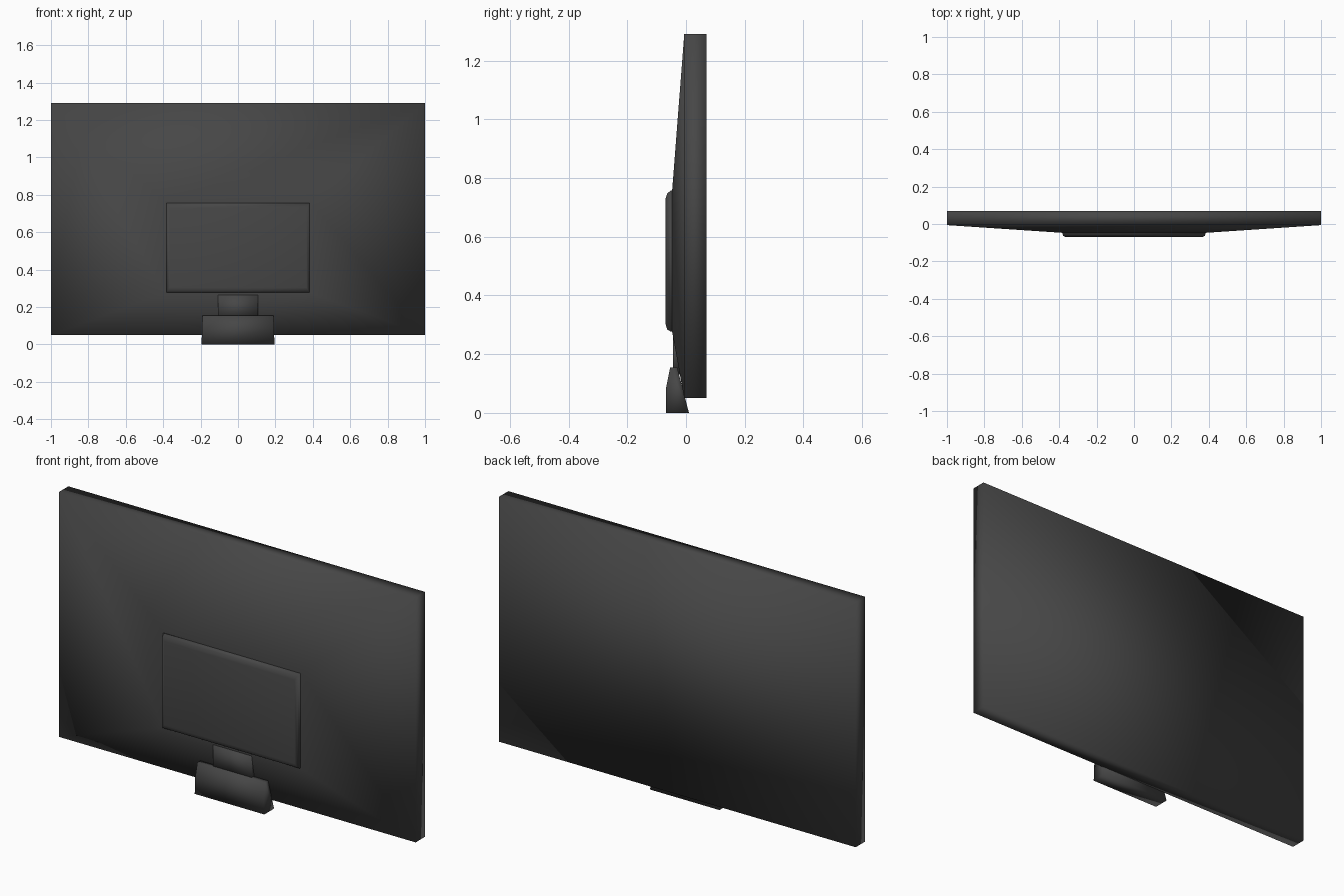
import bpy, bmesh

if "Cube" in bpy.data.objects:
    bpy.data.objects.remove(bpy.data.objects["Cube"])

dark = bpy.data.materials.new("dark_grey_plastic")
dark.diffuse_color = (0.062, 0.062, 0.062, 1)
dark.use_nodes = True
dark.node_tree.nodes["Principled BSDF"].inputs["Base Color"].default_value = dark.diffuse_color


def finish(name, bm):
    bmesh.ops.recalc_face_normals(bm, faces=bm.faces)
    me = bpy.data.meshes.new(name)
    bm.to_mesh(me)
    bm.free()
    me.materials.append(dark)
    for p in me.polygons:
        p.use_smooth = True
    ob = bpy.data.objects.new(name, me)
    bpy.context.collection.objects.link(ob)
    return ob


def loft(name, sections):
    """Rectangles (y, half width, z low, z high) lofted along y, with capped ends."""
    bm = bmesh.new()
    rings = [[bm.verts.new((x, y, z)) for x, z in
              ((-w, a), (w, a), (w, b), (-w, b))] for y, w, a, b in sections]
    for r, s in zip(rings, rings[1:]):
        for i in range(4):
            j = (i + 1) % 4
            bm.faces.new((r[i], r[j], s[j], s[i]))
    bm.faces.new(rings[0])
    bm.faces.new(rings[-1])
    return finish(name, bm)


def extrude_profile(name, half_bottom, half_top, profile):
    """Side profile in (y, z) spanned across x, narrowing towards its top."""
    bm = bmesh.new()
    top = max(z for y, z in profile)
    low = min(z for y, z in profile)
    sides = []
    for s in (-1, 1):
        sides.append([bm.verts.new((s * (half_bottom + (half_top - half_bottom) *
                                         (z - low) / (top - low)), y, z))
                      for y, z in profile])
    n = len(profile)
    for i in range(n):
        j = (i + 1) % n
        bm.faces.new((sides[0][i], sides[0][j], sides[1][j], sides[1][i]))
    for s in sides:
        bm.faces.new(s)
    return finish(name, bm)


# Screen slab with the tapered casing towards -y
loft("screen_casing", [(0.07, 1.0, 0.05, 1.29),
                       (-0.006, 1.0, 0.05, 1.29),
                       (-0.047, 0.385, 0.275, 0.76)])

# Raised electronics cover with chamfered rim
loft("rear_cover", [(-0.04, 0.383, 0.277, 0.757),
                    (-0.052, 0.383, 0.277, 0.757),
                    (-0.064, 0.378, 0.284, 0.748),
                    (-0.070, 0.366, 0.304, 0.728)])

# Stand neck
extrude_profile("stand_neck", 0.108, 0.108,
                [(-0.045, 0.13), (-0.045, 0.265), (-0.03, 0.265), (-0.015, 0.13)])

# Stand foot
extrude_profile("stand_foot", 0.195, 0.19,
                [(-0.068, 0.0), (-0.068, 0.085), (-0.054, 0.155),
                 (-0.03, 0.155), (0.01, 0.0)])
